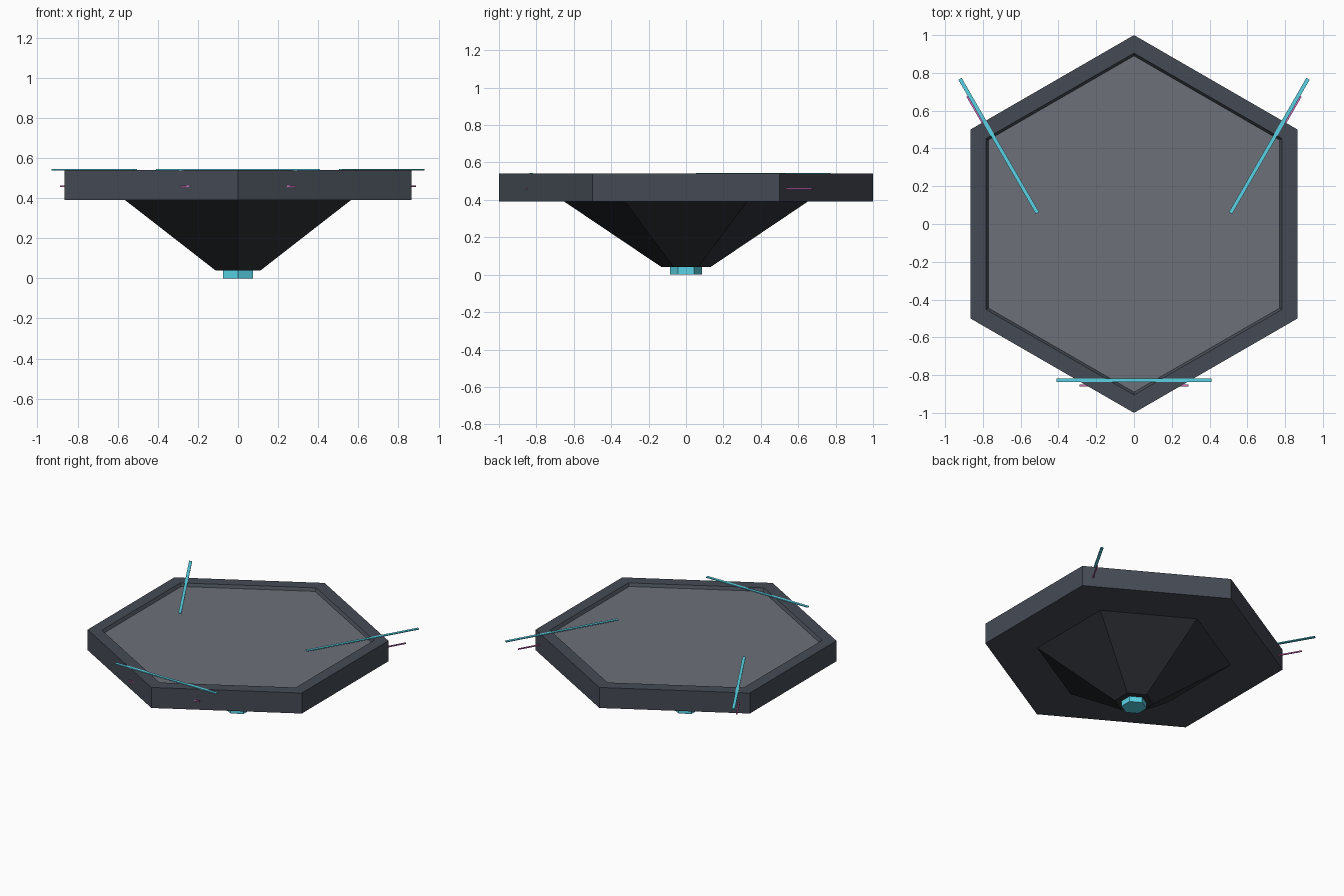
import bpy, bmesh, math
from mathutils import Matrix

if "Cube" in bpy.data.objects:
    bpy.data.objects.remove(bpy.data.objects["Cube"])


def material(name, rgb):
    m = bpy.data.materials.new(name)
    m.diffuse_color = (*rgb, 1)
    m.use_nodes = True
    m.node_tree.nodes["Principled BSDF"].inputs["Base Color"].default_value = m.diffuse_color
    return m


RIM = material("rim_grey", (0.06, 0.07, 0.09))
PANEL = material("panel_grey", (0.15, 0.16, 0.185))
DARK = material("dark_grey", (0.03, 0.032, 0.04))
CYAN = material("cyan_glow", (0.1, 0.65, 0.78))
PINK = material("pink_glow", (0.65, 0.15, 0.5))


def hex_stack(name, rings, mats, pick=lambda i: 0):
    """Capped hexagonal body through (radius, z) rings, points along y."""
    bm = bmesh.new()
    loops = []
    for r, z in rings:
        angles = [math.radians(90 + 60 * k) for k in range(6)]
        loops.append([bm.verts.new((r * math.cos(a), r * math.sin(a), z)) for a in angles])
    for i, (a, b) in enumerate(zip(loops, loops[1:])):
        for k in range(6):
            f = bm.faces.new((a[k], a[(k + 1) % 6], b[(k + 1) % 6], b[k]))
            f.material_index = pick(i)
    bm.faces.new(loops[0][::-1])
    bm.faces.new(loops[-1]).material_index = pick(len(rings) - 1)
    return finish(name, bm, mats)


def finish(name, bm, mats):
    bmesh.ops.recalc_face_normals(bm, faces=bm.faces)
    me = bpy.data.meshes.new(name)
    bm.to_mesh(me)
    bm.free()
    for m in mats:
        me.materials.append(m)
    ob = bpy.data.objects.new(name, me)
    bpy.context.collection.objects.link(ob)
    return ob


def strip(name, size, radius, z, at, turn, mat):
    """Thin bar centred on a polar position and turned about z."""
    bm = bmesh.new()
    bmesh.ops.create_cube(bm, size=1, matrix=Matrix.Diagonal((*size, 1)))
    ob = finish(name, bm, [mat])
    a = math.radians(at)
    ob.location = (radius * math.cos(a), radius * math.sin(a), z)
    ob.rotation_euler.z = math.radians(turn)


# platform slab with a shallow recessed top panel
hex_stack("platform", [(1, 0.39), (1, 0.54), (0.905, 0.54), (0.89, 0.52)],
          [RIM, PANEL], lambda i: 1 if i == 3 else 0)

# tapering underside and the small light at its tip
hex_stack("underside", [(0.13, 0.04), (0.65, 0.39)], [DARK])
hex_stack("bottom_light", [(0.085, 0), (0.085, 0.04)], [CYAN])

# three top light strips and three side light strips
for n, (at, turn) in enumerate(((-90, 0), (30, 60), (150, 120))):
    strip(f"top_strip_{n}", (0.82, 0.02, 0.006), 0.827, 0.541, at, turn, CYAN)
    strip(f"side_strip_{n}", (0.575, 0.008, 0.008), 0.855, 0.46, at, turn, PINK)
